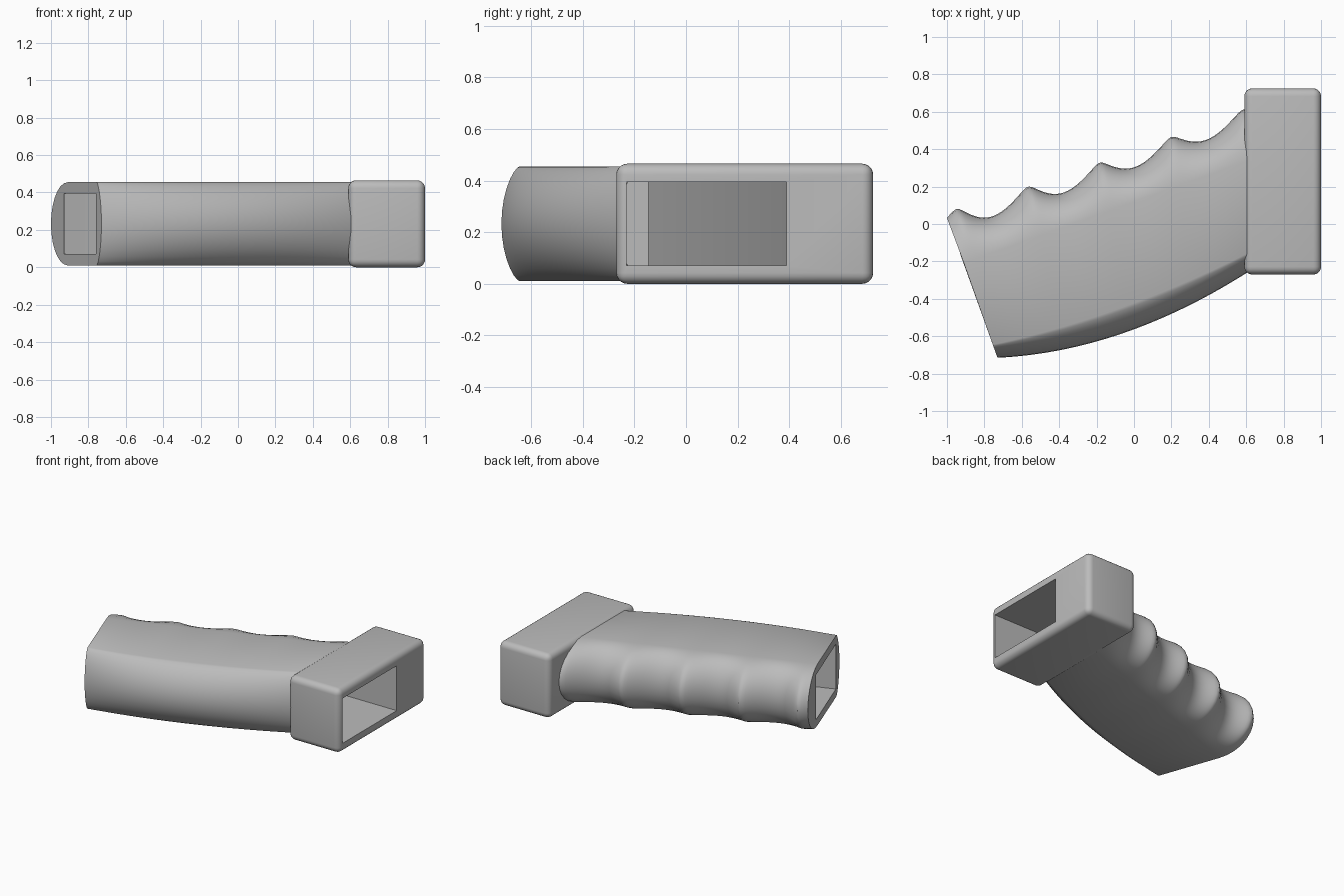
import bpy, bmesh
from math import sin, cos, pi, sqrt

cube = bpy.data.objects.get("Cube")
if cube:
    bpy.data.objects.remove(cube)

grey = bpy.data.materials.new("mid grey")
grey.use_nodes = True
colour = (0.5, 0.5, 0.5, 1)
grey.diffuse_color = colour
grey.node_tree.nodes["Principled BSDF"].inputs["Base Color"].default_value = colour

MID_Z = 0.2325


def make_object(name, bm):
    bmesh.ops.recalc_face_normals(bm, faces=bm.faces)
    mesh = bpy.data.meshes.new(name)
    bm.to_mesh(mesh)
    bm.free()
    mesh.materials.append(grey)
    obj = bpy.data.objects.new(name, mesh)
    bpy.context.collection.objects.link(obj)
    return obj


def loft(rings):
    bm = bmesh.new()
    rows = [[bm.verts.new(p) for p in ring] for ring in rings]
    n = len(rows[0])
    for a, b in zip(rows, rows[1:]):
        for i in range(n):
            j = (i + 1) % n
            bm.faces.new((a[i], a[j], b[j], b[i]))
    bm.faces.new(rows[0])
    bm.faces.new(rows[-1])
    return bm


def sagging(start, end, sag, t):
    x = start[0] + (end[0] - start[0]) * t
    y = start[1] + (end[1] - start[1]) * t - 4 * sag * t * (1 - t)
    return x, y


def finger_edge(x):
    # rising crests with a rounded hollow between each pair
    s = (x + 0.95) / 0.383
    soft = 0.15
    hollow = (sqrt(sin(pi * s) ** 2 + soft ** 2) - soft) / 0.861
    return 0.08 + 0.115 * s + 0.0045 * s * s - (0.1 - 0.004 * s) * hollow


def half_round(edge, tip, power, side, steps=14):
    # rounded flank running between the two flat cheeks
    points = []
    for i in range(steps + 1):
        a = side * (-pi / 2 + pi * i / steps)
        f = max(cos(a), 0) ** power
        points.append((edge[0] + (tip[0] - edge[0]) * f,
                       edge[1] + (tip[1] - edge[1]) * f,
                       MID_Z + 0.2225 * sin(a)))
    return points


# grip: bulging palm side and finger grooves, lofted along its length
rings = []
STATIONS = 100
for k in range(STATIONS + 1):
    t = k / STATIONS
    back_x = -1 + 1.62 * t
    back = (back_x, finger_edge(back_x))
    edge_x = back_x + 0.09 * (1 - t)
    back_edge = (edge_x, 0.36 * edge_x + 0.12)
    palm = sagging((-0.73, -0.715), (0.62, -0.25), 0.1, t)
    palm_edge = sagging((-0.755, -0.645), (0.62, -0.15), 0.05, t)
    rings.append(half_round(back_edge, back, 1, 1)
                 + half_round(palm_edge, palm, 1.4, -1))
grip = make_object("grip", loft(rings))

# collar: rounded block at the top of the grip
bm = bmesh.new()
bmesh.ops.create_cube(bm, size=1)
for v in bm.verts:
    v.co.x = 0.795 + v.co.x * 0.41
    v.co.y = 0.2275 + v.co.y * 0.995
    v.co.z = MID_Z + v.co.z * 0.465
bmesh.ops.bevel(bm, geom=bm.edges[:], offset=0.042, segments=5,
                profile=0.5, affect='EDGES')
collar = make_object("collar", bm)

# hollow: straight socket in the collar and slanted channel through the grip
outline = [(1.1, -0.23), (1.1, 0.39), (0.59, 0.39), (-1.12, -0.23),
           (-0.95, -0.70), (0.59, -0.145), (0.59, -0.23)]
cutter = make_object("hollow_cutter", loft(
    [[(x, y, z) for x, y in outline] for z in (0.07, 0.395)]))
cutter.hide_render = True

for obj in (grip, collar):
    mod = obj.modifiers.new("hollow", 'BOOLEAN')
    mod.object = cutter
    mod.operation = 'DIFFERENCE'
    mod.solver = 'EXACT'
    bpy.ops.object.select_all(action='DESELECT')
    obj.select_set(True)
    bpy.context.view_layer.objects.active = obj
    bpy.ops.object.modifier_apply(modifier=mod.name)
    bpy.ops.object.shade_smooth_by_angle(angle=0.6)
bpy.data.objects.remove(cutter)
